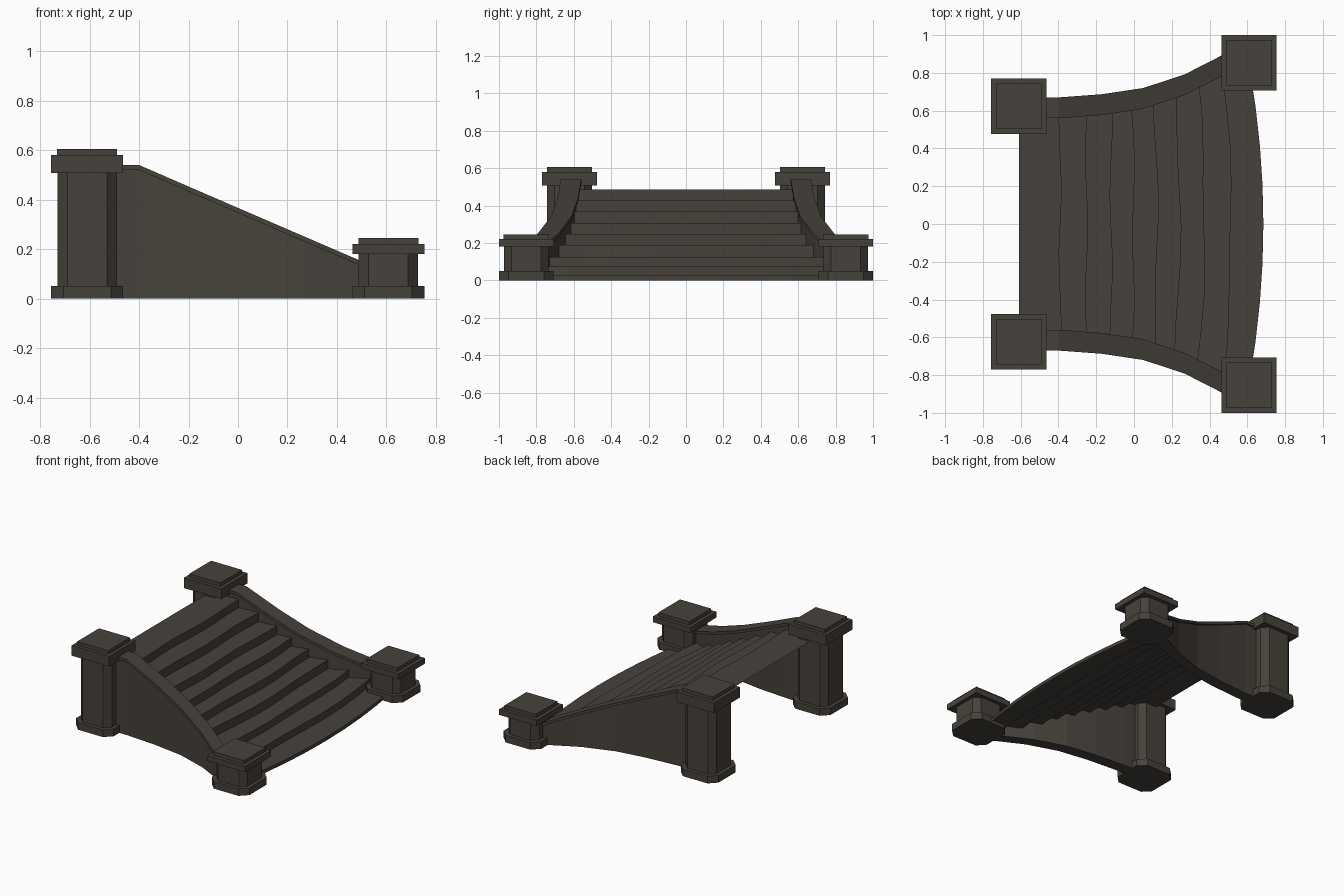
import bpy, bmesh, math

if "Cube" in bpy.data.objects:
    bpy.data.objects.remove(bpy.data.objects["Cube"], do_unlink=True)

stone = bpy.data.materials.new("dark_brown_stone")
stone.use_nodes = True
colour = (0.062, 0.053, 0.043, 1)
stone.diffuse_color = colour
stone.node_tree.nodes["Principled BSDF"].inputs["Base Color"].default_value = colour


def finish(name, bm, recalc=True):
    if recalc:
        bmesh.ops.recalc_face_normals(bm, faces=bm.faces)
    mesh = bpy.data.meshes.new(name)
    bm.to_mesh(mesh)
    bm.free()
    mesh.materials.append(stone)
    obj = bpy.data.objects.new(name, mesh)
    bpy.context.collection.objects.link(obj)
    return obj


def block(bm, x, y, half, z0, z1, cut=0):
    """Square block, with its upright corners cut off when cut > 0."""
    c = half - cut
    if cut:
        plan = [(half, -c), (half, c), (c, half), (-c, half),
                (-half, c), (-half, -c), (-c, -half), (c, -half)]
    else:
        plan = [(half, -half), (half, half), (-half, half), (-half, -half)]
    base = bm.faces.new([bm.verts.new((x + px, y + py, z0)) for px, py in plan])
    top = bmesh.ops.extrude_face_region(bm, geom=[base])["geom"]
    verts = [g for g in top if isinstance(g, bmesh.types.BMVert)]
    bmesh.ops.translate(bm, verts=verts, vec=(0, 0, z1 - z0))
    if base.is_valid is False or not any(
            all(abs(v.co.z - z0) < 1e-6 for v in f.verts) and abs(f.calc_center_median().x - x) < 1e-4
            for f in bm.faces):
        bm.faces.new([v for v in bm.verts if v.is_boundary and abs(v.co.z - z0) < 1e-6])


def post(name, x, y, shaft_top, cap_top, height):
    bm = bmesh.new()
    block(bm, x, y, 0.146, 0, 0.05, 0.05)
    block(bm, x, y, 0.12, 0.05, shaft_top, 0.04)
    block(bm, x, y, 0.146, shaft_top, cap_top)
    block(bm, x, y, 0.121, cap_top, height)
    finish(name, bm)


# Curved side line: x, y, and rail height
path = [(-0.56, 0.615, 0.54), (-0.40, 0.615, 0.54), (-0.17, 0.632, 0.44),
        (0.05, 0.665, 0.345), (0.27, 0.738, 0.25), (0.46, 0.835, 0.168),
        (0.56, 0.885, 0.125)]


def sweep(name, side, half, top_drop, bottom):
    """Run a rectangular section along the side line."""
    bm = bmesh.new()
    rings = []
    for x, y, z in path:
        corners = [(y - half, z - top_drop), (y + half, z - top_drop),
                   (y + half, bottom(z)), (y - half, bottom(z))]
        rings.append([bm.verts.new((x, side * cy, cz)) for cy, cz in corners])
    for a, b in zip(rings, rings[1:]):
        for i in range(4):
            j = (i + 1) % 4
            bm.faces.new((a[i], a[j], b[j], b[i]))
    bm.faces.new(rings[0])
    bm.faces.new(rings[-1])
    finish(name, bm)


for side, label in ((1, "back"), (-1, "near")):
    post(label + "_tall_post", -0.61, side * 0.623, 0.508, 0.58, 0.605)
    post(label + "_low_post", 0.608, side * 0.854, 0.18, 0.22, 0.245)
    sweep(label + "_side_wall", side, 0.042, 0.018, lambda z: 0.0)
    sweep(label + "_hand_rail", side, 0.055, 0, lambda z: z - 0.02)


# Stair sheet: treads and risers, widening and bowing towards the foot
def half_width(x):
    for (x0, y0, _), (x1, y1, _) in zip(path, path[1:]):
        if x <= x1:
            return y0 + (y1 - y0) * max(0, (x - x0) / (x1 - x0)) - 0.03
    return 0.83


edges = [-0.39, -0.25, -0.12, 0.0, 0.125, 0.245, 0.375, 0.515, 0.685]
tops = [0.487, 0.43, 0.367, 0.307, 0.247, 0.188, 0.126, 0.075, 0.025, 0]
SEGMENTS = 8
bm = bmesh.new()


def row(x, z, step):
    verts = []
    bow = max(0, 0.009 * (step - 2)) + (0.02 if step == 8 else 0)
    for i in range(SEGMENTS + 1):
        t = 2 * i / SEGMENTS - 1
        wave = 0.007 * math.sin(5 * t + 1.7 * step) if 0 <= step < 8 else 0
        verts.append(bm.verts.new((x - bow * t * t + wave, t * half_width(x), z)))
    return verts


rows = [row(-0.61, tops[0], -1)]
for n, x in enumerate(edges):
    rows += [row(x, tops[n], n), row(x, tops[n + 1], n)]
for a, b in zip(rows, rows[1:]):
    for i in range(SEGMENTS):
        bm.faces.new((a[i], b[i], b[i + 1], a[i + 1]))
finish("stair_steps", bm, recalc=False)
